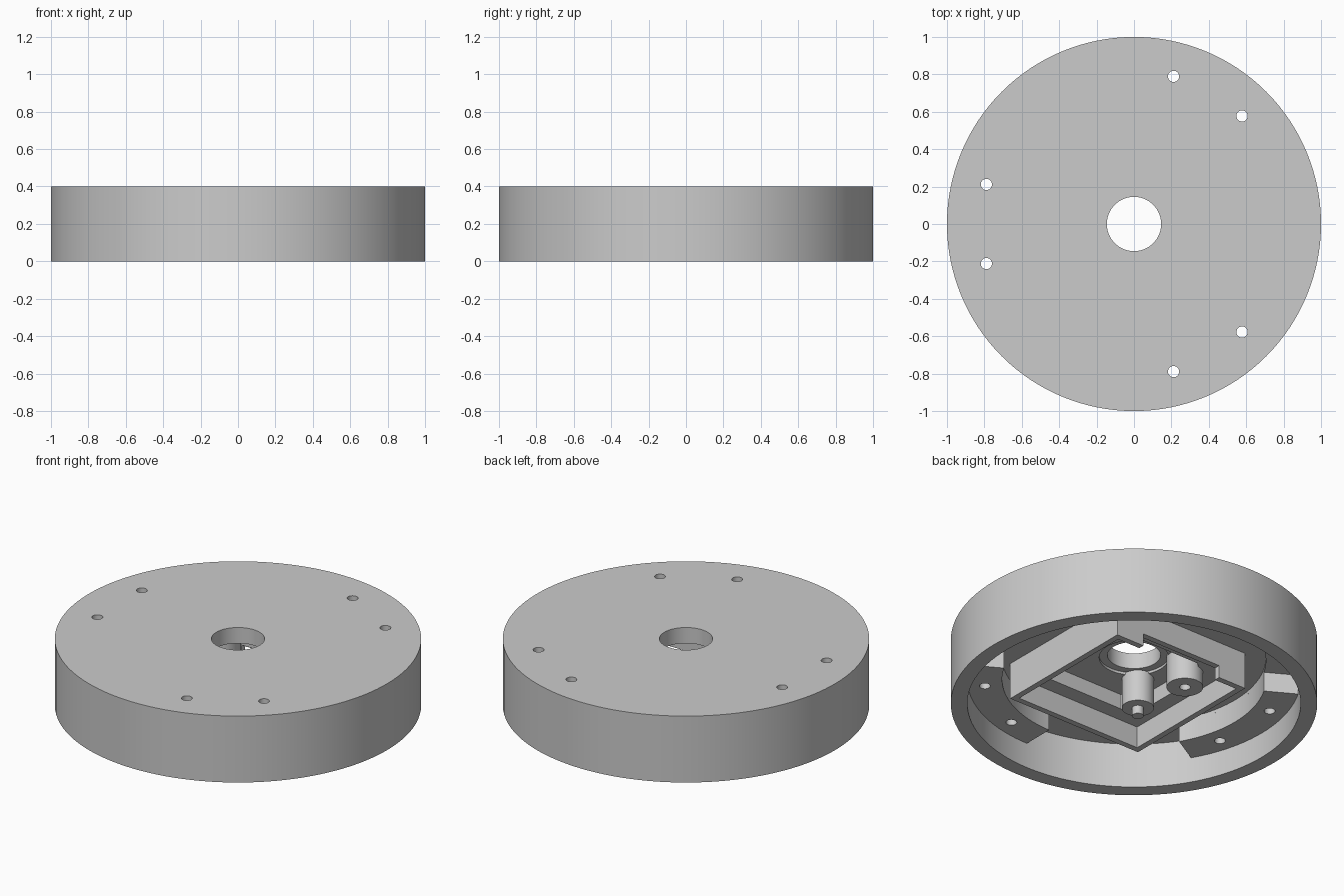
import bpy, bmesh
from math import sin, cos, pi, radians

if "Cube" in bpy.data.objects:
    bpy.data.objects.remove(bpy.data.objects["Cube"], do_unlink=True)

gray = bpy.data.materials.new("plain_gray")
gray.use_nodes = True
COLOR = (0.6, 0.6, 0.6, 1)
gray.diffuse_color = COLOR
gray.node_tree.nodes["Principled BSDF"].inputs["Base Color"].default_value = COLOR


def finish(name, bm):
    bmesh.ops.recalc_face_normals(bm, faces=bm.faces)
    mesh = bpy.data.meshes.new(name)
    bm.to_mesh(mesh)
    bm.free()
    ob = bpy.data.objects.new(name, mesh)
    bpy.context.collection.objects.link(ob)
    mesh.materials.append(gray)
    return ob


def prism(name, outline, z0, z1):
    bm = bmesh.new()
    base = bm.faces.new([bm.verts.new((x, y, z0)) for x, y in outline])
    top = bmesh.ops.extrude_face_region(bm, geom=[base])["geom"]
    verts = [v for v in top if isinstance(v, bmesh.types.BMVert)]
    bmesh.ops.translate(bm, verts=verts, vec=(0, 0, z1 - z0))
    return finish(name, bm)


def lathe(name, profile, steps):
    bm = bmesh.new()
    rings = []
    for i in range(steps):
        a = 2 * pi * i / steps
        rings.append([bm.verts.new((r * cos(a), r * sin(a), z)) for r, z in profile])
    n = len(profile)
    for i in range(steps):
        p, q = rings[i], rings[(i + 1) % steps]
        for j in range(n):
            k = (j + 1) % n
            bm.faces.new((p[j], p[k], q[k], q[j]))
    return finish(name, bm)


def arc(r, a0, a1, n, cx=0, cy=0):
    return [(cx + r * cos(a0 + (a1 - a0) * i / n), cy + r * sin(a0 + (a1 - a0) * i / n))
            for i in range(n + 1)]


def circle(r, cx, cy, n=32):
    return arc(r, 0, 2 * pi, n, cx, cy)[:-1]


def box(name, x0, x1, y0, y1, z0, z1):
    return prism(name, [(x0, y0), (x1, y0), (x1, y1), (x0, y1)], z0, z1)


def cut(target, cutter):
    mod = target.modifiers.new("cut", "BOOLEAN")
    mod.operation = "DIFFERENCE"
    mod.solver = "EXACT"
    mod.object = cutter
    bpy.context.view_layer.objects.active = target
    bpy.ops.object.modifier_apply(modifier=mod.name)
    bpy.data.objects.remove(cutter, do_unlink=True)


# Round cover: hollow underneath, with a shallow recess and central bore
housing = lathe("housing", [(0.145, 0.4), (1, 0.4), (1, 0), (0.91, 0), (0.91, 0.27),
                            (0.72, 0.27), (0.72, 0.29), (0.19, 0.29), (0.19, 0.305),
                            (0.145, 0.305)], 128)
parts = [housing]

# Three mounting pads, each with two through holes
for name, middle in (("left_back_pad", 60), ("right_pad", 180), ("left_front_pad", 300)):
    a0, a1 = radians(middle - 30), radians(middle + 30)
    pad = prism(name, arc(0.915, a0, a1, 24) + arc(0.72, a1, a0, 24), 0.152, 0.28)
    for side in (-15, 15):
        a = radians(middle + side)
        for target in (pad, housing):
            cut(target, prism("drill", circle(0.03, 0.817 * cos(a), 0.817 * sin(a)), -0.1, 0.5))
    parts.append(pad)

# Square frame: thin skirt with a wider ledge inside it
CX, CY, HALF, LOW = 0.02, -0.03, 0.455, 0.07


def square(name, inset, z0, z1):
    h = HALF - inset
    return box(name, CX - h, CX + h, CY - h, CY + h, z0, z1)


frame = square("square_frame", 0, LOW, 0.3)
cut(frame, square("skirt_pocket", 0.035, 0, 0.2))
h = HALF - 0.13
c = 0.1
cut(frame, prism("ledge_pocket", [(CX - h + c, CY - h), (CX + h, CY - h), (CX + h, CY + h),
                                  (CX - h + c, CY + h), (CX - h, CY + h - c),
                                  (CX - h, CY - h + c)], 0.1, 0.5))
# Shallow notch along the back wall
cut(frame, box("back_notch", CX - 0.27, CX + 0.27, CY + HALF - 0.06, CY + HALF + 0.1,
               0, LOW + 0.075))
parts.append(frame)

# Screw bosses under the plate, one carrying a pin
back_boss = prism("back_boss", circle(0.1, -0.22, 0.17), 0.11, 0.3)
cut(back_boss, prism("screw_hole", circle(0.03, -0.22, 0.17), 0, 0.26))
front_boss = prism("front_boss", circle(0.088, -0.17, -0.17), 0.11, 0.3)
front_pin = prism("front_pin", circle(0.032, -0.17, -0.17), 0.06, 0.12)
parts += [back_boss, front_boss, front_pin]

# Smooth curved walls, crisp edges
bpy.ops.object.select_all(action="DESELECT")
for ob in parts:
    ob.select_set(True)
bpy.context.view_layer.objects.active = housing
bpy.ops.object.shade_smooth_by_angle(angle=radians(30))
